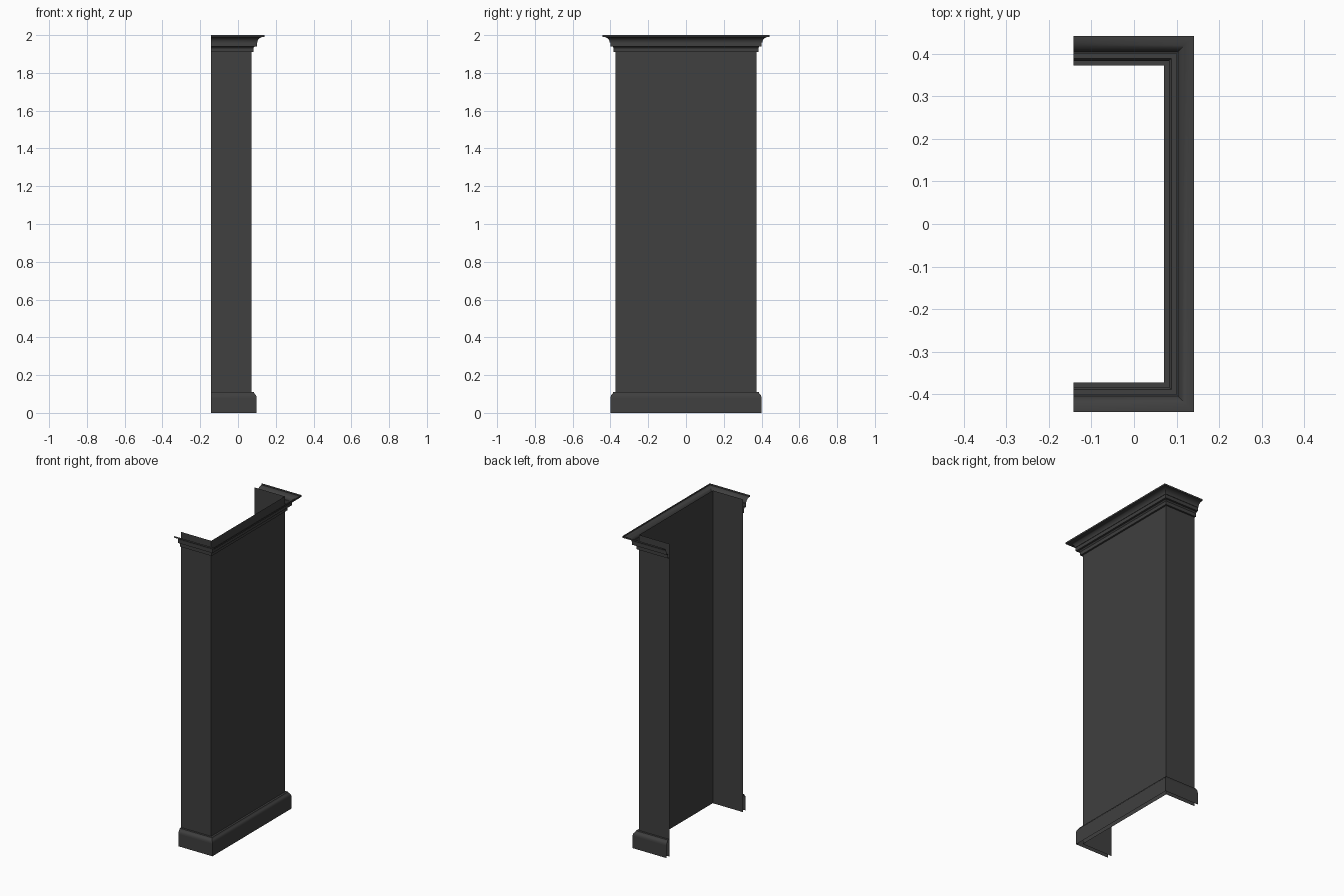
import bpy, math

if "Cube" in bpy.data.objects:
    bpy.data.objects.remove(bpy.data.objects["Cube"])

BACK, FRONT, HALF = -0.142, 0.071, 0.372   # wall footprint

mat = bpy.data.materials.new("dark_paint")
mat.diffuse_color = (0.05, 0.05, 0.05, 1)
mat.use_nodes = True
mat.node_tree.nodes["Principled BSDF"].inputs["Base Color"].default_value = mat.diffuse_color


def sweep(name, profile):
    """Sweep (outward offset, z) points round the three-sided wall with mitred corners."""
    verts, faces = [], []
    for d, z in profile:
        x, y = FRONT + d, HALF + d
        verts += [(BACK, -y, z), (x, -y, z), (x, y, z), (BACK, y, z)]
    for r in range(len(profile) - 1):
        for c in range(3):
            a = r * 4 + c
            faces.append((a, a + 1, a + 5, a + 4))
    mesh = bpy.data.meshes.new(name)
    mesh.from_pydata(verts, [], faces)
    mesh.materials.append(mat)
    obj = bpy.data.objects.new(name, mesh)
    bpy.context.collection.objects.link(obj)
    bpy.context.view_layer.objects.active = obj
    obj.select_set(True)
    bpy.ops.object.shade_smooth_by_angle(angle=math.radians(30))
    obj.select_set(False)
    return obj


def arc(cx, cz, rx, rz, a0, a1, n=6):
    """Elliptical arc of profile points, angles in degrees."""
    angles = [math.radians(a0 + (a1 - a0) * i / n) for i in range(n + 1)]
    return [(cx + rx * math.cos(t), cz + rz * math.sin(t)) for t in angles]


# Open-backed pilaster shaft
sweep("pilaster_shaft", [(0, 0), (0, 2)])

# Plinth moulding with a small rounded top
sweep("base_moulding", [(0.027, 0), (0.027, 0.08)]
      + arc(0.012, 0.08, 0.015, 0.022, 0, 70, 5)
      + [(0.013, 0.11), (0, 0.11)])

# Crown: fillet, step, cove and top lip
sweep("crown_moulding", [(0, 1.91), (0.011, 1.91), (0.011, 1.932), (0.017, 1.94), (0.029, 1.94), (0.029, 1.962)]
      + arc(0.064, 1.962, 0.032, 0.028, 180, 90)
      + [(0.07, 1.99), (0.07, 2.0)])
